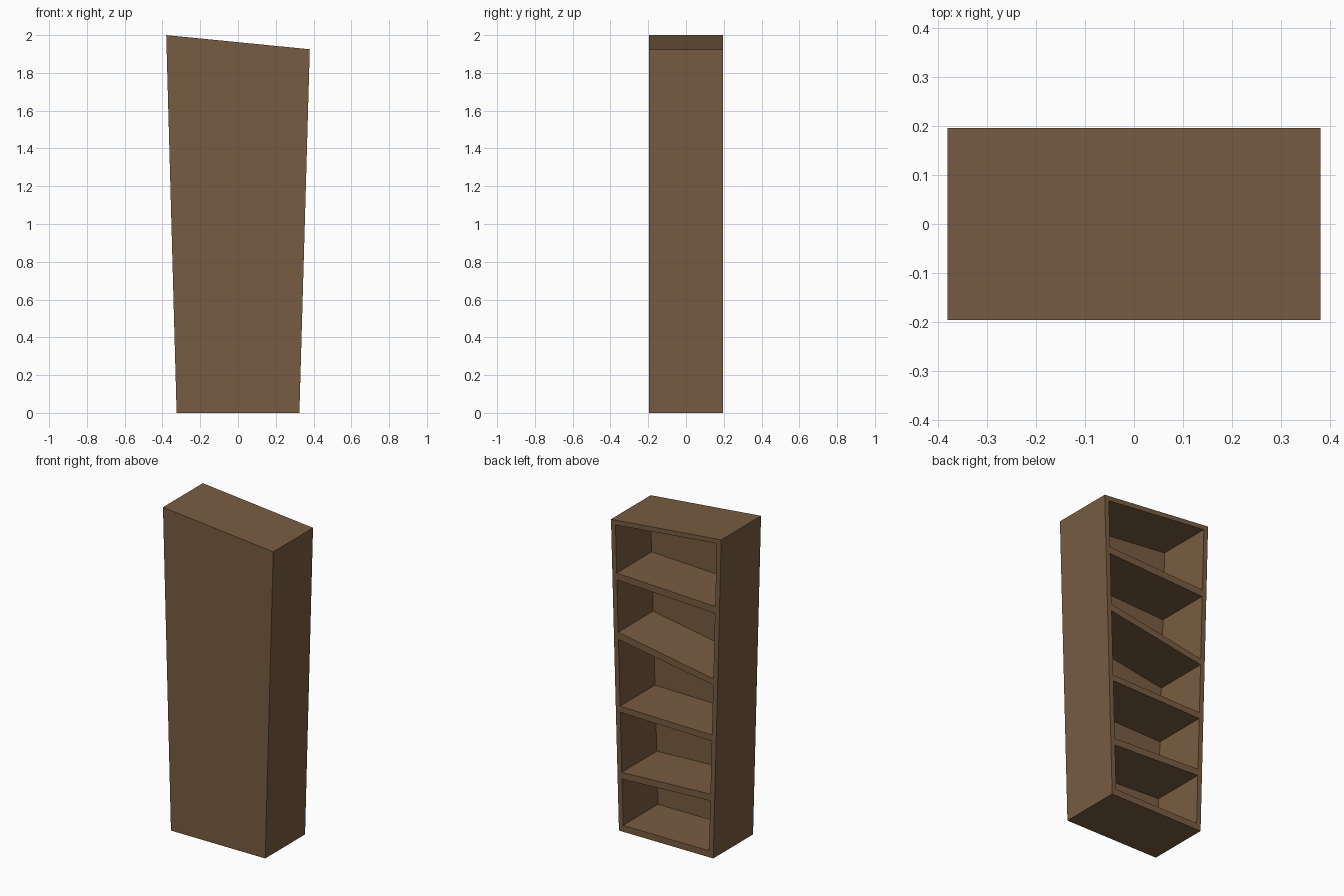
import bpy, bmesh

if "Cube" in bpy.data.objects:
    bpy.data.objects.remove(bpy.data.objects["Cube"])

HALF_DEPTH = 0.196
WALL = 0.03          # side wall thickness
POCKET = 0.344       # depth of each shelf opening
REF_X = 0.33         # levels below are measured at x = -REF_X and +REF_X

# Slanted edges from floor to top: (z on the -x side, z on the +x side)
levels = [
    (0.0, 0.0), (0.04, 0.04),
    (0.355, 0.325), (0.397, 0.367),
    (0.728, 0.74), (0.767, 0.777),
    (1.08, 1.19), (1.119, 1.234),
    (1.53, 1.558), (1.574, 1.60),
    (1.967, 1.90), (1.995, 1.93),
]

def point(level, side, inset):
    """Point where a slanted edge meets a flared side wall."""
    z_mid = (level[0] + level[1]) / 2
    slope = (level[1] - level[0]) / (2 * REF_X)
    flare = 0.055 / (2.0 if side < 0 else 1.925)
    x = (0.325 - inset + flare * z_mid) / (1 - flare * slope * side) * side
    return (x, HALF_DEPTH, z_mid + slope * x)

bm = bmesh.new()

# Open-side face: grid of wall strips, shelf edges and openings
rows = [[bm.verts.new(point(lv, s, i)) for s, i in
         ((-1, 0), (-1, WALL), (1, WALL), (1, 0))] for lv in levels]
openings = []
for r, (low, high) in enumerate(zip(rows, rows[1:])):
    for c in range(3):
        f = bm.faces.new((low[c], high[c], high[c + 1], low[c + 1]))
        if c == 1 and r % 2 == 1:
            openings.append(f)

# Outer shell and closed panel
rim = [e for e in bm.edges if e.is_boundary]
new = bmesh.ops.extrude_edge_only(bm, edges=rim)["geom"]
for v in new:
    if isinstance(v, bmesh.types.BMVert):
        v.co.y = -HALF_DEPTH
bmesh.ops.contextual_create(
    bm, geom=[e for e in new if isinstance(e, bmesh.types.BMEdge)])

# Sink the openings between the shelves
for f in bmesh.ops.extrude_discrete_faces(bm, faces=openings)["faces"]:
    bmesh.ops.translate(bm, verts=f.verts, vec=(0, -POCKET, 0))

# Merge coplanar strips
bmesh.ops.dissolve_limit(bm, angle_limit=0.002, verts=bm.verts, edges=bm.edges)
bmesh.ops.recalc_face_normals(bm, faces=bm.faces)

mesh = bpy.data.meshes.new("bookcase")
bm.to_mesh(mesh)
bm.free()
bookcase = bpy.data.objects.new("bookcase", mesh)
bpy.context.collection.objects.link(bookcase)

# Brown wood
wood = bpy.data.materials.new("wood")
wood.diffuse_color = (0.19, 0.108, 0.054, 1)
wood.use_nodes = True
wood.node_tree.nodes["Principled BSDF"].inputs["Base Color"].default_value = wood.diffuse_color
mesh.materials.append(wood)
